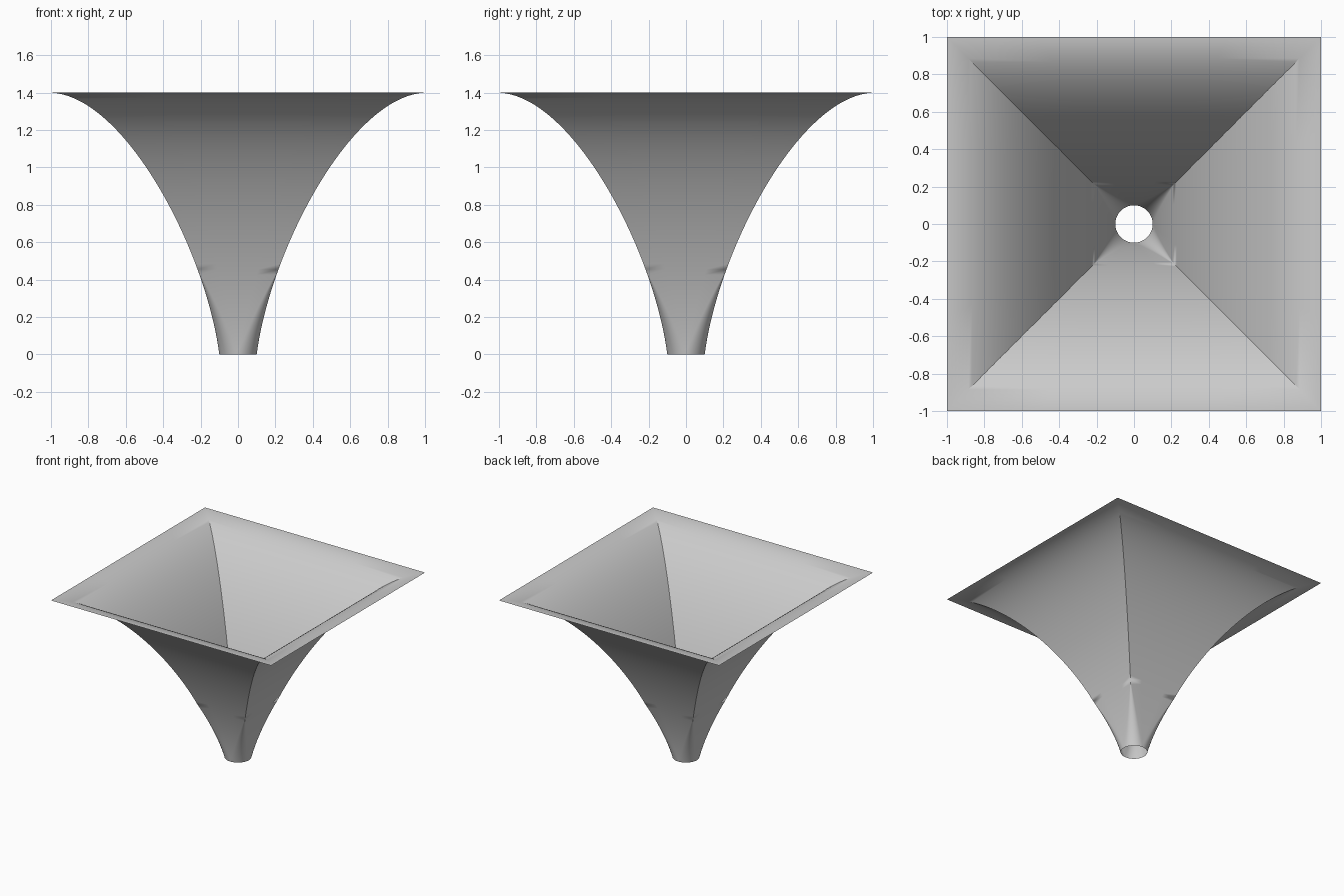
import bpy, bmesh, math
from mathutils import Vector
from mathutils.geometry import interpolate_bezier

cube = bpy.data.objects.get("Cube")
if cube:
    bpy.data.objects.remove(cube)

HEIGHT, THROAT, ROUND_TOP = 1.4, 0.1, 0.45
RINGS, ARC, SIDE = 64, 12, 4

grey = bpy.data.materials.new("plain grey")
grey.use_nodes = True
colour = (0.6, 0.6, 0.6, 1)
grey.diffuse_color = colour
grey.node_tree.nodes["Principled BSDF"].inputs["Base Color"].default_value = colour


def section(half, radius):
    """Rounded square outline: four corner arcs joined by straight sides."""
    points = []
    for corner in range(4):
        start = corner * math.pi / 2
        mid = start + math.pi / 4
        centre = Vector((math.cos(mid), math.sin(mid))) * (half - radius) * math.sqrt(2)
        for i in range(ARC + 1):
            a = start + i / ARC * math.pi / 2
            points.append(centre + radius * Vector((math.cos(a), math.sin(a))))
        # Straight side towards the next corner
        last = points[-1]
        turn = Vector((-math.sin(start + math.pi / 2), math.cos(start + math.pi / 2)))
        for i in range(1, SIDE):
            points.append(last + turn * 2 * (half - radius) * i / SIDE)
    return points


# Flared wall profile: half width against height
profile = interpolate_bezier(Vector((THROAT, 0, 0)), Vector((0.17, 0, 0.55)),
                             Vector((0.6, 0, 1.38)), Vector((1, 0, HEIGHT)), RINGS)

# Loft from the round throat to the square rim
bm = bmesh.new()
rings = []
for p in profile:
    radius = THROAT * max(0, 1 - p.z / ROUND_TOP)
    rings.append([bm.verts.new((q.x, q.y, p.z)) for q in section(p.x, radius)])
for low, high in zip(rings, rings[1:]):
    n = len(low)
    for i in range(n):
        j = (i + 1) % n
        bm.faces.new((low[i], low[j], high[j], high[i]))
bmesh.ops.remove_doubles(bm, verts=bm.verts, dist=0.00005)
bmesh.ops.recalc_face_normals(bm, faces=bm.faces)

mesh = bpy.data.meshes.new("funnel")
bm.to_mesh(mesh)
bm.free()
mesh.materials.append(grey)
funnel = bpy.data.objects.new("funnel", mesh)
bpy.context.collection.objects.link(funnel)

# Smooth walls with crisp corner creases
bpy.context.view_layer.objects.active = funnel
funnel.select_set(True)
bpy.ops.object.shade_smooth_by_angle(angle=math.radians(30))
